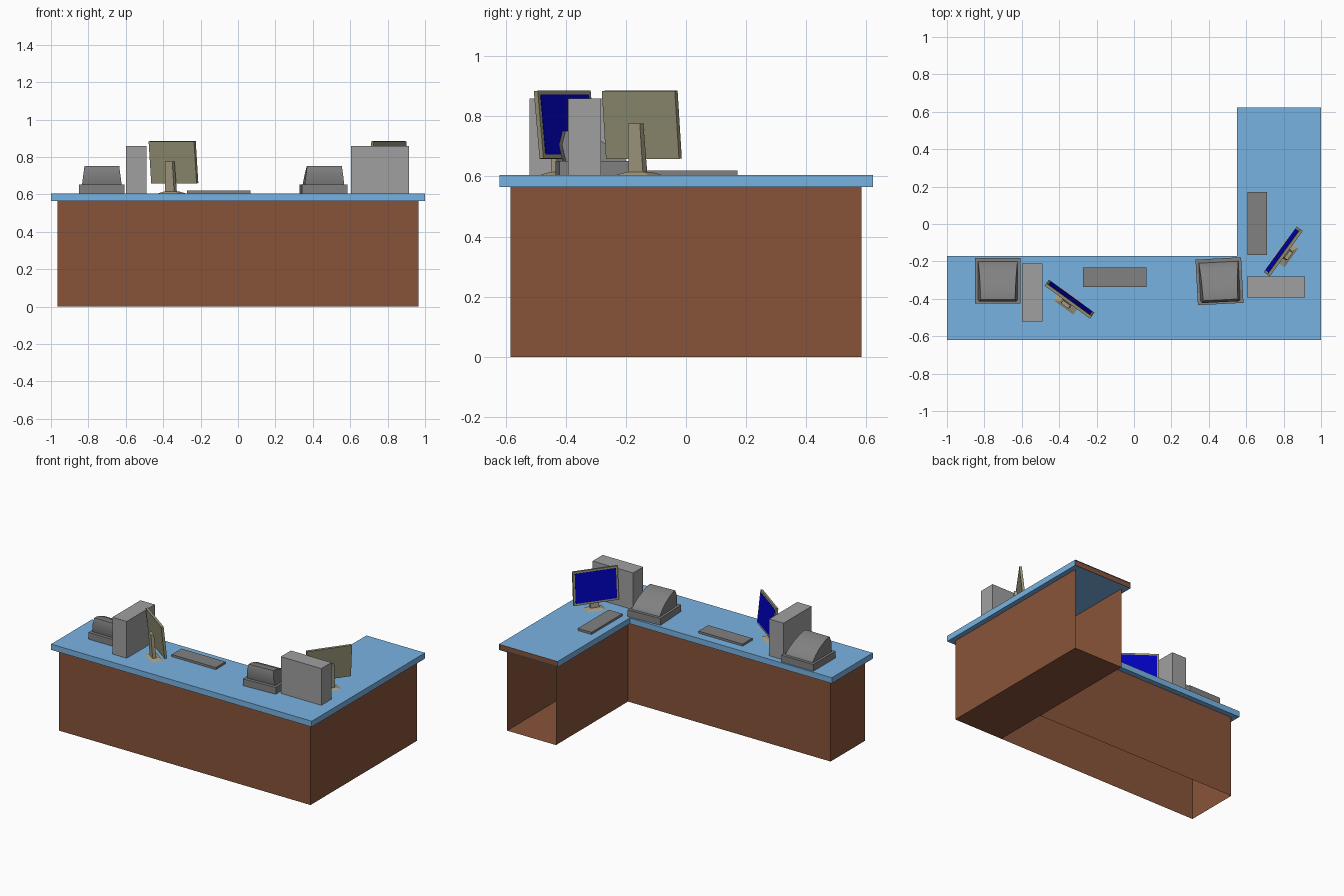
import bpy, bmesh
from math import radians
from mathutils import Matrix, Vector

if "Cube" in bpy.data.objects:
    bpy.data.objects.remove(bpy.data.objects["Cube"])


def material(name, rgb):
    m = bpy.data.materials.new(name)
    m.diffuse_color = (*rgb, 1)
    m.use_nodes = True
    m.node_tree.nodes["Principled BSDF"].inputs["Base Color"].default_value = m.diffuse_color
    return m


BLUE = material("counter_blue", (0.19, 0.45, 0.76))
BROWN = material("panel_brown", (0.25, 0.088, 0.042))
OLIVE = material("monitor_olive", (0.30, 0.285, 0.18))
BEIGE = material("stand_beige", (0.38, 0.34, 0.23))
NAVY = material("screen_navy", (0.0, 0.0, 0.5))
GREY = material("case_grey", (0.35, 0.35, 0.35))
DARK = material("device_grey", (0.22, 0.22, 0.22))
TOP, UNDER = 0.605, 0.565


def finish(name, bm, mat=None, matrix=None):
    bmesh.ops.recalc_face_normals(bm, faces=bm.faces)
    me = bpy.data.meshes.new(name)
    bm.to_mesh(me)
    bm.free()
    ob = bpy.data.objects.new(name, me)
    bpy.context.collection.objects.link(ob)
    if mat:
        me.materials.append(mat)
    if matrix:
        ob.matrix_world = matrix
    return ob


def box(name, lo, hi, mat=None, matrix=None, taper=1.0, lean=0.0):
    """Box between two corners; taper narrows the top, lean shifts it in y."""
    lo, hi = Vector(lo), Vector(hi)
    bm = bmesh.new()
    bmesh.ops.create_cube(bm, size=1)
    for v in bm.verts:
        up = v.co.z > 0
        k = taper if up else 1
        v.co.x *= k
        v.co.y *= k
        v.co = (lo + hi) / 2 + Vector(a * b for a, b in zip(v.co, hi - lo))
        v.co.y += lean if up else 0
    return finish(name, bm, mat, matrix)


def l_outline(x0, x1, xi, y0, y1, yi):
    return [(x0, y0), (x1, y0), (x1, y1), (xi, y1), (xi, yi), (x0, yi)]


def ring(bm, pts, z):
    return [bm.verts.new((x, y, z)) for x, y in pts]


def bridge(bm, a, b, skip=2):
    """Walls between two outlines, leaving out the open wing end."""
    for i in range(len(a)):
        if i != skip:
            j = (i + 1) % len(a)
            bm.faces.new((a[i], a[j], b[j], b[i]))


# L-shaped counter slab with a brown panel recessed in the wing end
outer = l_outline(-1, 1, 0.55, -0.62, 0.622, -0.17)
inner = l_outline(-0.965, 0.965, 0.59, -0.583, 0.583, -0.207)
bm = bmesh.new()
top, rim = ring(bm, outer, TOP), ring(bm, outer, UNDER)
bm.faces.new(top)
bm.faces.new(rim)
bridge(bm, top, rim)
finish("counter_top", bm, BLUE)
box("counter_end_panel", (0.552, 0.612, UNDER + 0.001), (0.998, 0.616, TOP - 0.001), BROWN)

# Base panels under the counter, with a floor only in the wing
bm = bmesh.new()
bridge(bm, ring(bm, inner, UNDER), ring(bm, inner, 0))
finish("base_panels", bm, BROWN)
bm = bmesh.new()
bm.faces.new(ring(bm, [(0.59, -0.583), (0.965, -0.583), (0.965, 0.583), (0.59, 0.583)], 0))
finish("wing_floor", bm, BROWN)


# Cash registers: drawer plus curved, slightly tapered body
def register(tag, x, y, turn):
    m = Matrix.Translation((x, y, TOP)) @ Matrix.Rotation(radians(turn), 4, 'Z')
    box("register_drawer_" + tag, (-0.122, -0.122, 0), (0.122, 0.122, 0.047), DARK, m)
    profile = [(0.102, 0.047), (0.098, 0.058), (0.06, 0.088), (0.02, 0.112), (-0.03, 0.134),
               (-0.075, 0.147), (-0.1, 0.147), (-0.112, 0.1), (-0.1, 0.047)]
    bm = bmesh.new()
    sides = []
    for s in (-1, 1):
        sides.append([bm.verts.new((s * (0.106 - 0.13 * (z - 0.047)), py, z)) for py, z in profile])
        bm.faces.new(sides[-1])
    bridge(bm, *sides, skip=None)
    body = finish("register_body_" + tag, bm, DARK, m)
    bpy.ops.object.select_all(action='DESELECT')
    body.select_set(True)
    bpy.context.view_layer.objects.active = body
    bpy.ops.object.shade_smooth_by_angle(angle=radians(40))


register("left", -0.728, -0.303, 0)
register("right", 0.457, -0.306, 3)


# Monitors: tilted panel, screen, leaning post and low foot
def monitor(tag, x, y, turn):
    m = Matrix.Translation((x, y, TOP)) @ Matrix.Rotation(radians(turn), 4, 'Z')
    p = m @ Matrix.Translation((0, 0, 0.167)) @ Matrix.Rotation(radians(6), 4, 'X')
    box("monitor_panel_" + tag, (-0.15, -0.008, -0.113), (0.15, 0.008, 0.113), OLIVE, p)
    box("monitor_screen_" + tag, (-0.137, 0.006, -0.1), (0.137, 0.0095, 0.1), NAVY, p)
    box("monitor_post_" + tag, (-0.03, -0.035, 0.006), (0.03, -0.010, 0.172), BEIGE, m, 0.8, -0.012)
    box("monitor_foot_" + tag, (-0.065, -0.055, 0), (0.065, 0.025, 0.01), BEIGE, m, 0.55)


monitor("left", -0.345, -0.402, -36)
monitor("right", 0.798, -0.147, 54)

# Computer cases and keyboards
box("computer_case_left", (-0.6, -0.52, TOP), (-0.49, -0.212, 0.86), GREY)
box("computer_case_right", (0.603, -0.392, TOP), (0.914, -0.282, 0.86), GREY)
box("keyboard_left", (-0.272, -0.338, TOP), (0.066, -0.232, 0.62), DARK)
box("keyboard_right", (0.606, -0.167, TOP), (0.711, 0.171, 0.62), DARK)
